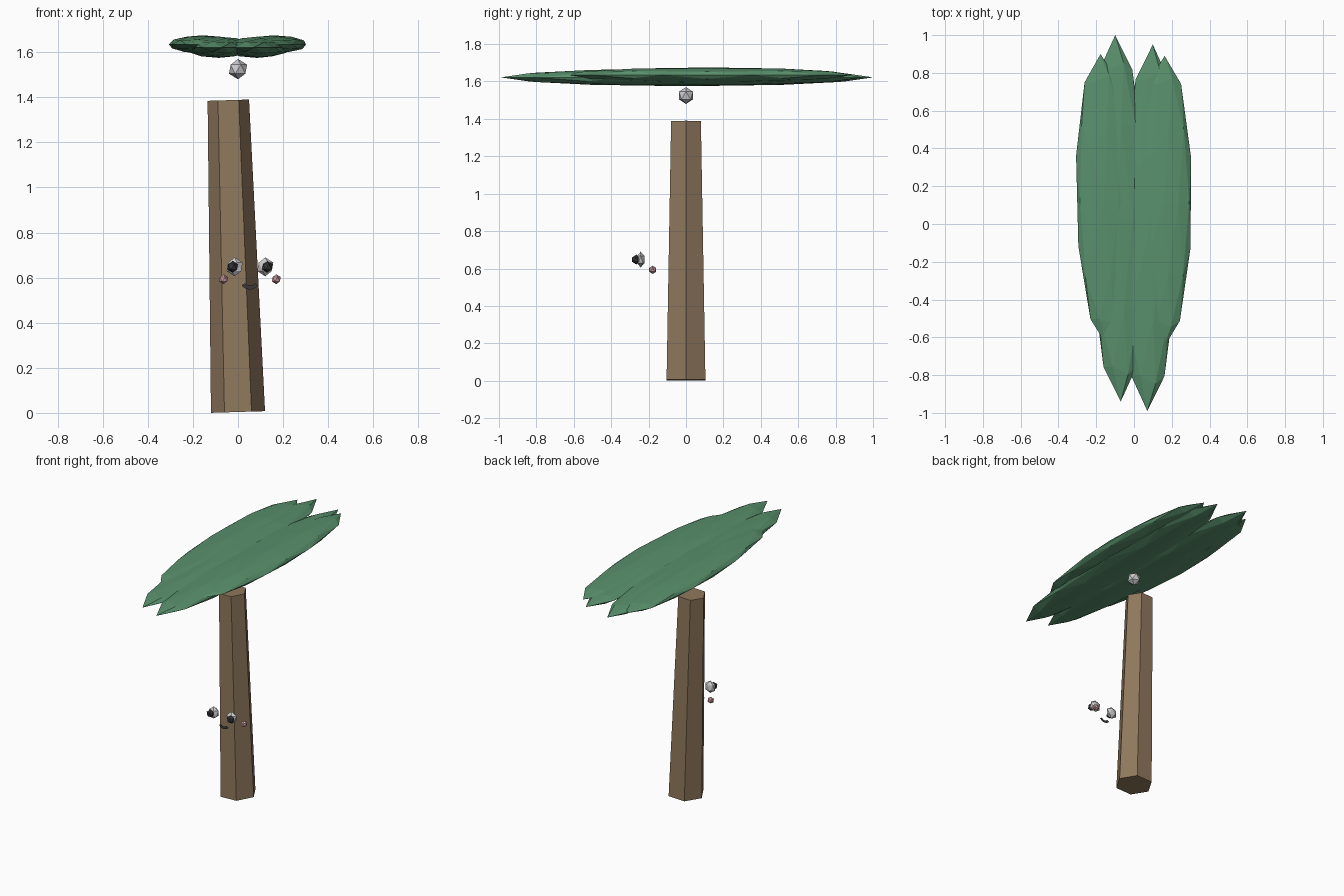
import bpy, bmesh, math
from mathutils import Matrix, Vector

if "Cube" in bpy.data.objects:
    bpy.data.objects.remove(bpy.data.objects["Cube"])


def material(name, rgb):
    m = bpy.data.materials.new(name)
    m.diffuse_color = (*rgb, 1)
    m.use_nodes = True
    m.node_tree.nodes["Principled BSDF"].inputs["Base Color"].default_value = m.diffuse_color
    return m


green = material("leaf green", (0.10, 0.28, 0.15))
brown = material("bark brown", (0.28, 0.19, 0.11))
dark = material("dark", (0.04, 0.04, 0.045))
pink = material("blush pink", (0.65, 0.36, 0.38))


def finish(name, bm, mat=None):
    bmesh.ops.recalc_face_normals(bm, faces=bm.faces)
    mesh = bpy.data.meshes.new(name)
    bm.to_mesh(mesh)
    bm.free()
    ob = bpy.data.objects.new(name, mesh)
    bpy.context.collection.objects.link(ob)
    if mat:
        mesh.materials.append(mat)
    return ob


def ico(name, loc, size, level=1, mat=None, spin=0.0):
    bm = bmesh.new()
    bmesh.ops.create_icosphere(bm, subdivisions=level, radius=1)
    bm.transform(Matrix.Translation(loc) @ Matrix.Rotation(spin, 4, 'Z')
                 @ Matrix.Diagonal((*size, 1)))
    return finish(name, bm, mat)


# Leaning six-sided trunk
bm = bmesh.new()
bmesh.ops.create_cone(bm, cap_ends=True, segments=6, radius1=0.12, radius2=0.092, depth=1.384)
for v in bm.verts:
    v.co.z += 0.692
# make sure the corners point along x
if not any(abs(v.co.y) < 1e-4 for v in bm.verts):
    bm.transform(Matrix.Rotation(math.radians(30), 4, 'Z'))
bm.transform(Matrix.Translation((0, 0, 0.004)) @ Matrix.Rotation(-0.031, 4, 'Y'))
finish("trunk", bm, brown)

# Canopy of four overlapping long flat leaves
leaves = [
    ("outer_leaf_left", (-0.158, 0.125, 1.635), (0.150, 0.775, 0.040), 0.025),
    ("inner_leaf_left", (-0.085, 0.030, 1.622), (0.150, 0.970, 0.047), 0.015),
    ("inner_leaf_right", (0.085, -0.020, 1.622), (0.150, 0.970, 0.047), -0.015),
    ("outer_leaf_right", (0.158, 0.115, 1.635), (0.150, 0.775, 0.040), -0.005),
]
for name, loc, size, spin in leaves:
    ico(name, loc, size, 2, green, spin)

# Nut under the canopy
ico("nut", (0, 0, 1.525), (0.045, 0.045, 0.045))

# Face floating in front of the trunk
cx = 0.053
for side, label in ((-1, "left"), (1, "right")):
    ico(label + "_eye", (cx + side * 0.068, -0.242, 0.648), (0.040, 0.024, 0.042))
    ico(label + "_pupil", (cx + side * 0.077, -0.266, 0.648), (0.026, 0.026, 0.026), 1, dark)
    ico(label + "_cheek", (cx + side * 0.117, -0.178, 0.593), (0.022, 0.022, 0.022), 1, pink)

# Flat smiling mouth
bm = bmesh.new()
n, rows = 6, []
for i in range(n + 1):
    a = math.radians(-145 + 110 * i / n)
    rows.append([bm.verts.new((cx + r * math.cos(a), -0.23, 0.591 + r * math.sin(a)))
                 for r in (0.027, 0.044)])
for p, q in zip(rows, rows[1:]):
    bm.faces.new((p[0], p[1], q[1], q[0]))
finish("mouth", bm, dark)
